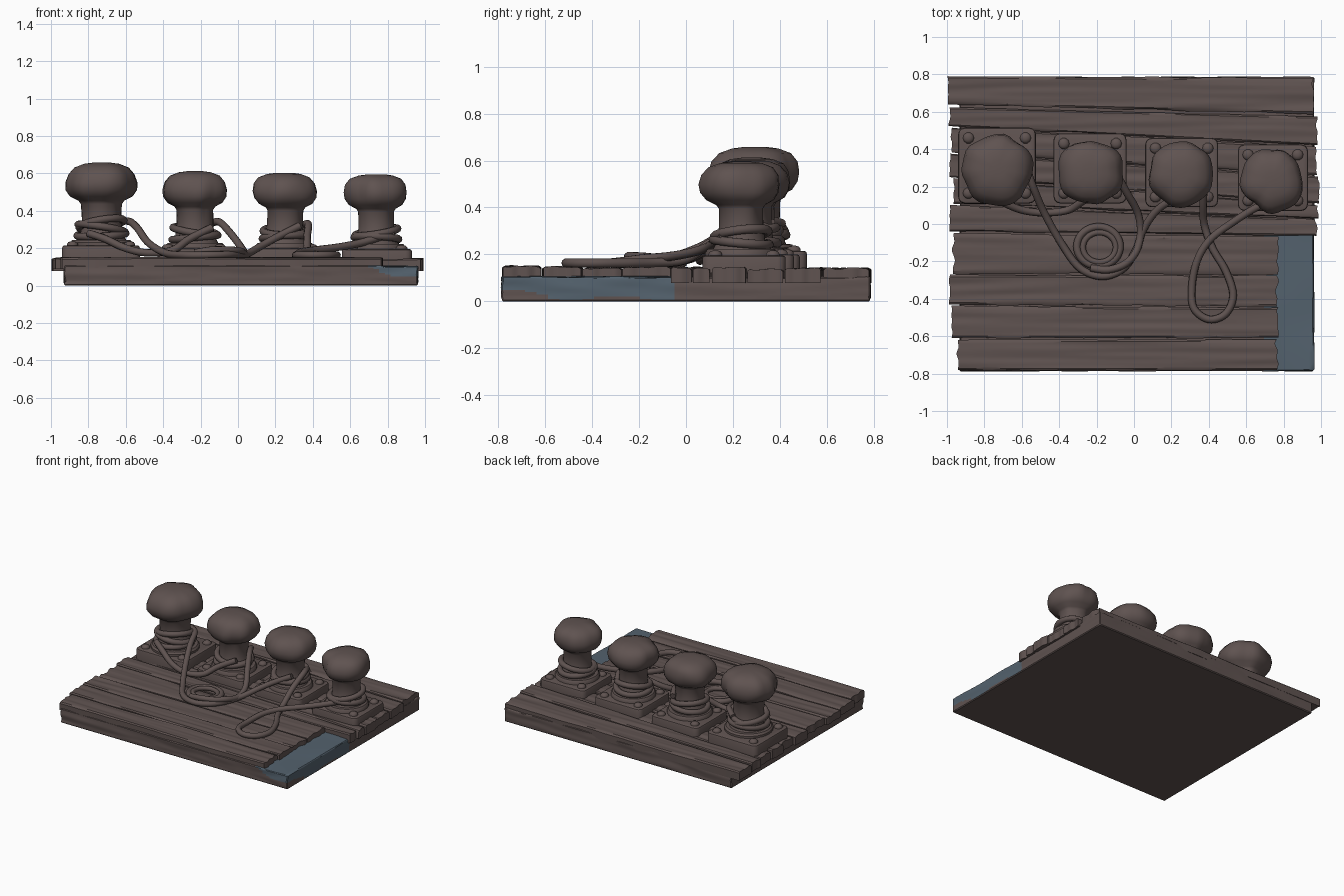
import bpy, bmesh, math
from mathutils import Vector, noise

if "Cube" in bpy.data.objects:
    bpy.data.objects.remove(bpy.data.objects["Cube"])


def material(name, rgb):
    m = bpy.data.materials.new(name)
    m.diffuse_color = (*rgb, 1)
    m.use_nodes = True
    m.node_tree.nodes["Principled BSDF"].inputs["Base Color"].default_value = m.diffuse_color
    return m


BROWN = material("weathered brown", (0.115, 0.086, 0.081))
BLUE = material("slate blue", (0.088, 0.122, 0.155))


def finish(name, bm, mats=(BROWN,), angle=40):
    bmesh.ops.recalc_face_normals(bm, faces=bm.faces)
    me = bpy.data.meshes.new(name)
    bm.to_mesh(me)
    bm.free()
    for m in mats:
        me.materials.append(m)
    ob = bpy.data.objects.new(name, me)
    bpy.context.collection.objects.link(ob)
    smooth(ob, angle)
    return ob


def smooth(ob, angle=40):
    bpy.ops.object.select_all(action='DESELECT')
    ob.select_set(True)
    bpy.context.view_layer.objects.active = ob
    bpy.ops.object.shade_smooth_by_angle(angle=math.radians(angle))


def box(x0, x1, y0, y1, z0, z1, cuts=(0, 0, 0), bevel=0.0):
    """Bevelled box sliced into a grid"""
    bm = bmesh.new()
    bmesh.ops.create_cube(bm, size=1)
    for v in bm.verts:
        v.co = (x0 + (v.co.x + .5) * (x1 - x0), y0 + (v.co.y + .5) * (y1 - y0),
                z0 + (v.co.z + .5) * (z1 - z0))
    if bevel:
        bmesh.ops.bevel(bm, geom=bm.edges[:], offset=bevel, segments=1, affect='EDGES')
    lo, hi = Vector((x0, y0, z0)), Vector((x1, y1, z1))
    for a, n in enumerate(cuts):
        d = Vector((0, 0, 0))
        d[a] = 1
        for i in range(1, n + 1):
            bmesh.ops.bisect_plane(bm, geom=bm.verts[:] + bm.edges[:] + bm.faces[:],
                                   plane_co=lo + (hi - lo) * (i / (n + 1)), plane_no=d)
    return bm


# Base slab with the blue worn corner
bm = box(-0.93, 0.962, -0.785, 0.785, 0, 0.108, (63, 31, 10), 0.006)
for v in bm.verts:
    c = v.co
    if c.z > 0.01:
        n = noise.noise(Vector((c.x * 4, c.y * 4, c.z * 25)))
        if abs(c.y) > 0.775:
            c.y += 0.006 * n
        if abs(c.x) > 0.92:
            c.x += 0.006 * n
        if c.z > 0.1 and c.x > 0.76:
            c.z += 0.008 * n - 0.004
for f in bm.faces:
    c = f.calc_center_median()
    edge = 0.014 + 0.035 * max(0, min(1, (-0.58 - c.y) / 0.15)) + 0.008 * math.sin(c.y * 16)
    if c.y < -0.77:
        edge = 0.05 + max(0, 0.82 - c.x) * 0.45
    if c.x > 0.69 and c.y < -0.06 and c.z > edge:
        f.material_index = 1
finish("base_slab", bm, (BROWN, BLUE))

# Deck planks: x start, x end, y limits at left end, y limits at right end, top
planks = [
    (-0.995, 0.96, 0.64, 0.79, 0.588, 0.78, 0.140),
    (-0.985, 0.98, 0.525, 0.622, 0.42, 0.575, 0.142),
    (-0.975, 0.975, 0.385, 0.517, 0.262, 0.412, 0.138),
    (-0.985, 0.99, 0.25, 0.377, 0.11, 0.255, 0.144),
    (-0.965, 0.985, 0.11, 0.242, 0.03, 0.102, 0.140),
    (-0.985, 0.975, -0.04, 0.102, -0.06, 0.022, 0.144),
    (-0.965, 0.77, -0.265, -0.05, -0.27, -0.07, 0.146),
    (-0.985, 0.765, -0.43, -0.273, -0.44, -0.278, 0.142),
    (-0.975, 0.77, -0.61, -0.438, -0.61, -0.448, 0.147),
    (-0.94, 0.765, -0.782, -0.618, -0.782, -0.618, 0.149),
]
for i, (x0, x1, a0, a1, b0, b1, top) in enumerate(planks):
    bm = box(x0, x1, 0, 1, 0.078 if x1 > 0.9 else 0.09, top, (36, 15, 0), 0)
    for v in bm.verts:
        c = v.co
        t = (c.x - x0) / (x1 - x0)
        e = c.y
        side = e < 0.01 or e > 0.99
        y = (a0 + (a1 - a0) * e) * (1 - t) + (b0 + (b1 - b0) * e) * t
        n = noise.noise(Vector((c.x * 1.6, y * 28, i * 7.3)))
        if c.z > 0.12:
            c.z += 0.007 * n - (0.008 if side else 0)
        if side:
            y += 0.007 * noise.noise(Vector((c.x * 5, i * 3.1 + e, 0)))
        if t < 0.01 or t > 0.99:
            c.x += 0.016 * noise.noise(Vector((t * 9, y * 18, i)))
        c.y = max(-0.79, min(0.79, y))
        c.x = max(-1, min(1, c.x))
    finish(f"deck_plank_{i + 1}", bm, angle=35)


def lathe(profile, cx, cy, sides=32, lump=0.0, seed=0.0):
    """Turned solid, optionally lumpy on its wide upper part"""
    bm = bmesh.new()
    rings = []
    for r, z in profile:
        ring = []
        for k in range(sides):
            a = 2 * math.pi * k / sides
            rr = r
            if r > 0 and z > profile[3][1]:
                rr *= 1 + lump * noise.noise(Vector((math.cos(a) * 1.7, math.sin(a) * 1.7, seed + z * 5)))
            ring.append(bm.verts.new((cx + rr * math.cos(a), cy + rr * math.sin(a), z)))
        rings.append(ring)
    for p, q in zip(rings, rings[1:]):
        for k in range(sides):
            bm.faces.new((p[k], p[(k + 1) % sides], q[(k + 1) % sides], q[k]))
    bm.faces.new(rings[0])
    bm.faces.new(rings[-1])
    return bm


def rope(name, pts, closed=False, r=0.02):
    """Smooth rope through a few points"""
    P = [Vector(p) for p in pts]
    n = len(P)
    out = []
    for i in range(n if closed else n - 1):
        if closed:
            p0, p1, p2, p3 = (P[(i + k - 1) % n] for k in range(4))
        else:
            p0, p1, p2, p3 = P[max(i - 1, 0)], P[i], P[i + 1], P[min(i + 2, n - 1)]
        for s in range(6):
            t = s / 6
            out.append(0.5 * (2 * p1 + (p2 - p0) * t + (2 * p0 - 5 * p1 + 4 * p2 - p3) * t * t
                              + (3 * p1 - p0 - 3 * p2 + p3) * t ** 3))
    if not closed:
        out.append(P[-1])
    cu = bpy.data.curves.new(name, 'CURVE')
    cu.dimensions = '3D'
    cu.bevel_depth = r
    cu.bevel_resolution = 3
    cu.use_fill_caps = True
    sp = cu.splines.new('POLY')
    sp.points.add(len(out) - 1)
    for p, c in zip(sp.points, out):
        p.co = (*c, 1)
    sp.use_cyclic_u = closed
    cu.materials.append(BROWN)
    ob = bpy.data.objects.new(name, cu)
    bpy.context.collection.objects.link(ob)
    bpy.ops.object.select_all(action='DESELECT')
    ob.select_set(True)
    bpy.context.view_layer.objects.active = ob
    bpy.ops.object.convert(target='MESH')
    smooth(bpy.context.view_layer.objects.active, 60)


# Bollards: centre, head radius, top, plate limits, plate top
bollards = [
    (-0.73, 0.295, 0.186, 0.658, -0.94, -0.525, 0.11, 0.515, 0.215),
    (-0.23, 0.28, 0.175, 0.612, -0.43, -0.04, 0.11, 0.485, 0.20),
    (0.25, 0.268, 0.172, 0.603, 0.06, 0.45, 0.09, 0.46, 0.20),
    (0.74, 0.235, 0.170, 0.595, 0.555, 0.93, 0.07, 0.425, 0.195),
]
shape = [(0.80, 0.0), (0.72, 0.06), (0.60, 0.16), (0.56, 0.30), (0.56, 0.50), (0.62, 0.54), (0.84, 0.59),
         (0.97, 0.67), (1.0, 0.76), (0.95, 0.86), (0.80, 0.94), (0.52, 0.985), (0.25, 1.0), (0.02, 1.0)]
for i, (cx, cy, R, top, x0, x1, y0, y1, pz) in enumerate(bollards):
    tag = i + 1
    # Square foot plate with cut corners and corner bolts
    bm = box(x0, x1, y0, y1, 0.12, pz)
    up = [e for e in bm.edges if abs(e.verts[0].co.z - e.verts[1].co.z) > 0.01]
    bmesh.ops.bevel(bm, geom=up, offset=0.035, segments=3, affect='EDGES', profile=0.5)
    rim = [e for e in bm.edges if all(v.co.z > pz - 0.001 for v in e.verts)]
    bmesh.ops.bevel(bm, geom=rim, offset=0.012, segments=2, affect='EDGES', profile=0.5)
    finish(f"foot_plate_{tag}", bm)
    for bx in (x0 + 0.055, x1 - 0.055):
        for by in (y0 + 0.055, y1 - 0.055):
            finish(f"plate_bolt_{tag}", lathe([(0.03, pz - 0.01), (0.03, pz + 0.008), (0.022, pz + 0.018),
                                               (0.008, pz + 0.022)], bx, by, 10))
    # Collar, post and lumpy mushroom head
    finish(f"collar_{tag}", lathe([(0.90 * R, pz - 0.01), (0.90 * R, pz + 0.015), (0.84 * R, pz + 0.028),
                                   (0.5 * R, pz + 0.03)], cx, cy))
    h = top - pz
    finish(f"bollard_{tag}", lathe([(r * R, pz + z * h) for r, z in shape], cx, cy, 36, 0.13, i * 4.7), angle=50)
    # Rope turns, tilted around the post
    for j, (dz, tilt, ph) in enumerate([(0.058, 0.012, 1.0), (0.092, 0.022, 3.6), (0.115, 0.03, 5.4)][:3 if i < 1 else 2]):
        cr = R * (0.70 - 0.03 * j)
        rope(f"rope_turn_{tag}_{j + 1}",
             [(cx + cr * math.cos(a), cy + cr * math.sin(a), pz + dz + tilt * math.cos(a - ph + i))
              for a in (k * math.pi / 6 for k in range(12))], True)

# Loose ropes lying between the bollards
rope("rope_long_loop", [(-0.68, 0.41, 0.33), (-0.59, 0.33, 0.345), (-0.54, 0.20, 0.31), (-0.48, 0.06, 0.23),
                        (-0.39, -0.10, 0.175), (-0.29, -0.235, 0.163), (-0.17, -0.28, 0.163),
                        (-0.06, -0.24, 0.165), (0.01, -0.14, 0.165), (0.05, -0.03, 0.17),
                        (0.12, 0.07, 0.21), (0.21, 0.13, 0.26), (0.33, 0.17, 0.32)])
rope("rope_short_swag", [(-0.80, 0.17, 0.28), (-0.71, 0.12, 0.25), (-0.60, 0.075, 0.20), (-0.48, 0.06, 0.175),
                         (-0.35, 0.075, 0.19), (-0.26, 0.13, 0.25), (-0.14, 0.18, 0.31)])
rope("rope_coil_lead", [(-0.15, 0.37, 0.33), (-0.10, 0.28, 0.34), (-0.04, 0.17, 0.28), (0.02, 0.06, 0.20),
                        (0.035, -0.05, 0.17), (0.01, -0.15, 0.185), (-0.05, -0.215, 0.19),
                        (-0.14, -0.245, 0.19), (-0.23, -0.235, 0.175)])
rope("rope_coil", [(-0.19 + 0.115 * math.cos(k * math.pi / 6), -0.12 + 0.105 * math.sin(k * math.pi / 6), 0.163)
                   for k in range(12)], True)
rope("rope_inner_coil", [(-0.185 + 0.088 * math.cos(k * math.pi / 6), -0.125 + 0.08 * math.sin(k * math.pi / 6), 0.168)
                         for k in range(12)], True, 0.016)
rope("rope_right_loop", [(0.33, 0.35, 0.31), (0.375, 0.25, 0.33), (0.37, 0.12, 0.26), (0.375, 0.0, 0.18),
                         (0.42, -0.13, 0.165), (0.49, -0.25, 0.163), (0.53, -0.38, 0.163), (0.49, -0.48, 0.163),
                         (0.40, -0.51, 0.163), (0.32, -0.45, 0.163), (0.31, -0.33, 0.163),
                         (0.34, -0.19, 0.18), (0.41, -0.08, 0.19), (0.53, 0.01, 0.205),
                         (0.64, 0.08, 0.225), (0.73, 0.12, 0.25), (0.83, 0.16, 0.28)])
